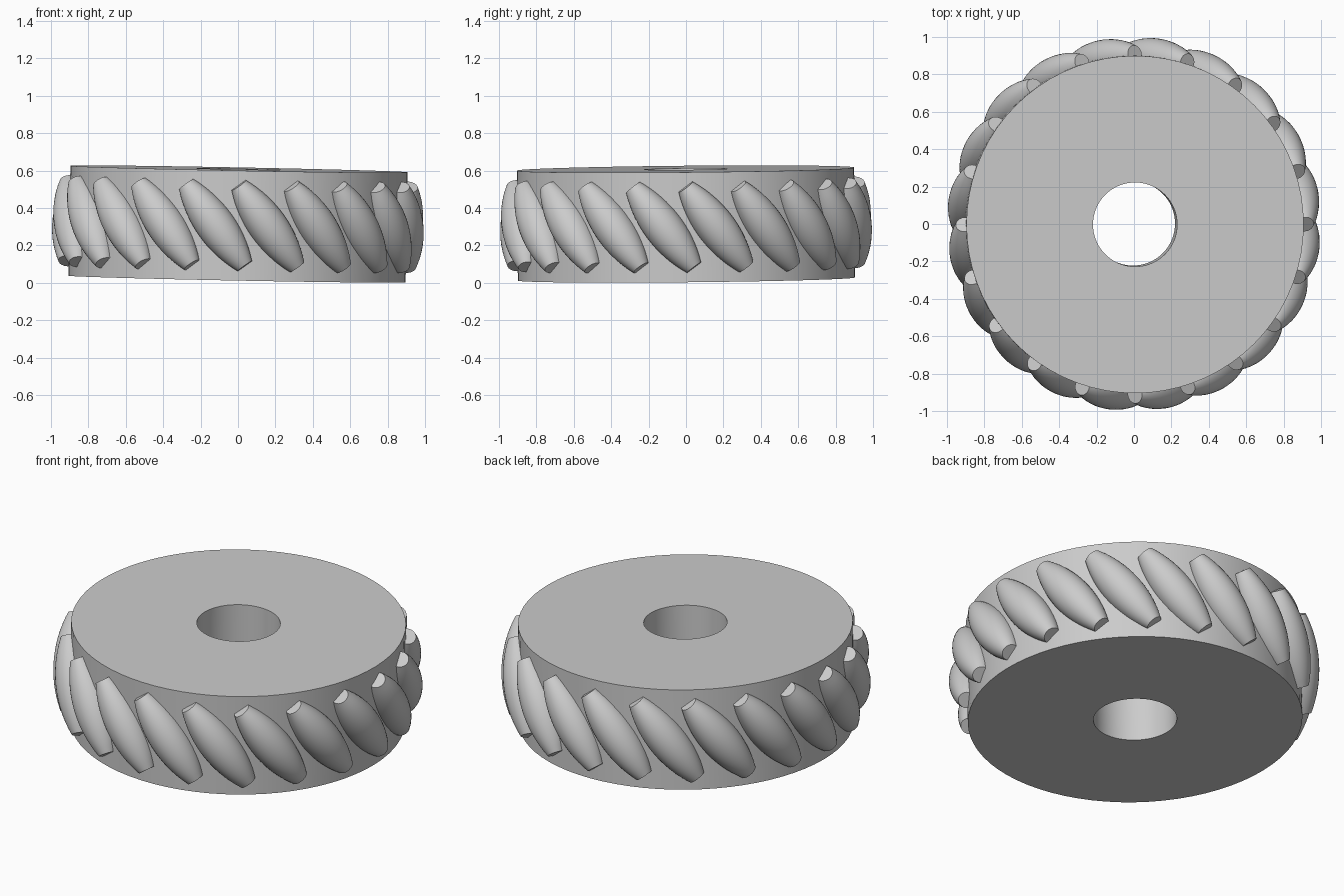
import bpy, bmesh, math
from mathutils import Matrix, Vector, Euler

cube = bpy.data.objects.get("Cube")
if cube:
    bpy.data.objects.remove(cube, do_unlink=True)

COUNT = 20
HUB_R, BORE_R, HALF_H = 0.902, 0.225, 0.294
ROLLER_MID, ROLLER_END, ROLLER_HALF = 0.104, 0.047, 0.27
AXIS_R = 0.896
SLANT = math.radians(37)

# the whole wheel leans very slightly
LEAN = Matrix.Translation((0, 0, 0.314)) @ Euler((0.0095, 0.0195, 0)).to_matrix().to_4x4()

grey = bpy.data.materials.new("plain grey")
grey.use_nodes = True
grey.diffuse_color = (0.6, 0.6, 0.6, 1)
grey.node_tree.nodes["Principled BSDF"].inputs["Base Color"].default_value = grey.diffuse_color


def lathe(name, profile, segments, closed):
    """Turn (radius, z) points around z; open profiles get flat end caps."""
    bm = bmesh.new()
    rings = []
    for r, z in profile:
        rings.append([bm.verts.new((r * math.cos(t), r * math.sin(t), z))
                      for t in (math.tau * i / segments for i in range(segments))])
    pairs = list(zip(rings, rings[1:]))
    if closed:
        pairs.append((rings[-1], rings[0]))
    else:
        bm.faces.new(rings[0])
        bm.faces.new(rings[-1])
    for a, b in pairs:
        for i in range(segments):
            j = (i + 1) % segments
            bm.faces.new((a[i], a[j], b[j], b[i]))
    bmesh.ops.recalc_face_normals(bm, faces=bm.faces)
    mesh = bpy.data.meshes.new(name)
    bm.to_mesh(mesh)
    bm.free()
    mesh.materials.append(grey)
    obj = bpy.data.objects.new(name, mesh)
    bpy.context.collection.objects.link(obj)
    bpy.ops.object.select_all(action='DESELECT')
    obj.select_set(True)
    bpy.context.view_layer.objects.active = obj
    bpy.ops.object.shade_smooth_by_angle(angle=math.radians(30))
    return obj


# hub disc with a through bore
hub = lathe("hub", [(BORE_R, -HALF_H), (HUB_R, -HALF_H), (HUB_R, HALF_H), (BORE_R, HALF_H)], 72, True)
hub.matrix_world = LEAN

# barrel roller: circular arc profile with flat ends
sag = ROLLER_MID - ROLLER_END
arc_r = (ROLLER_HALF ** 2 + sag ** 2) / (2 * sag)
steps = 16
barrel = []
for i in range(steps + 1):
    z = ROLLER_HALF * (2 * i / steps - 1)
    barrel.append((ROLLER_MID - arc_r + math.sqrt(arc_r ** 2 - z ** 2), z))
first = lathe("roller", barrel, 32, False)

# slanted rollers around the rim
for k in range(COUNT):
    roller = first if k == 0 else bpy.data.objects.new("roller", first.data)
    if k:
        bpy.context.collection.objects.link(roller)
    turn = math.tau * k / COUNT + math.radians(10.3)
    roller.matrix_world = (LEAN @ Matrix.Rotation(turn, 4, 'Z')
                           @ Matrix.Translation((AXIS_R, 0, 0))
                           @ Matrix.Rotation(SLANT, 4, 'X'))
